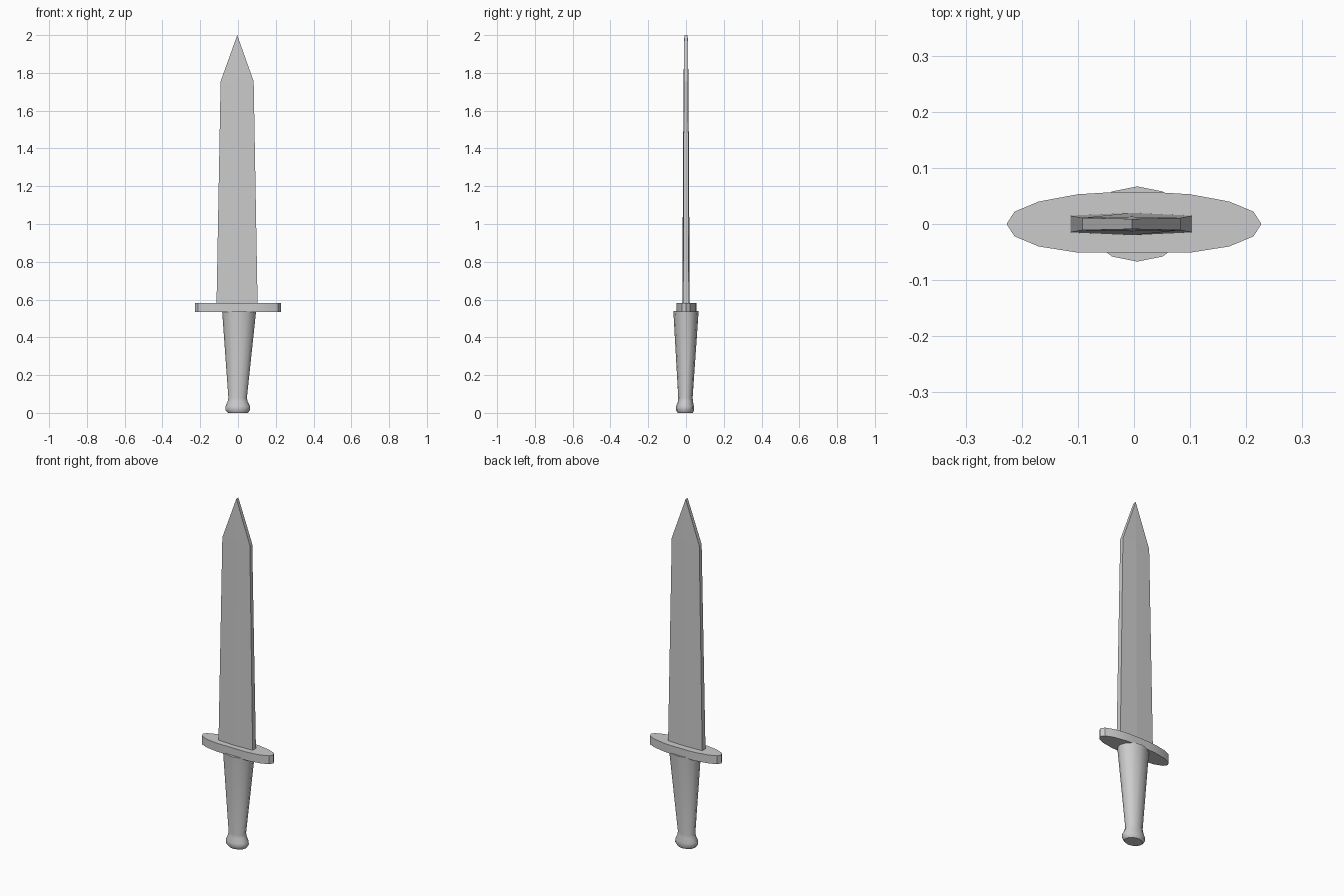
import bpy, bmesh, math

cube = bpy.data.objects.get("Cube")
if cube:
    bpy.data.objects.remove(cube)

grey = bpy.data.materials.new("plain grey")
grey.use_nodes = True
colour = (0.6, 0.6, 0.6, 1)
grey.diffuse_color = colour
grey.node_tree.nodes["Principled BSDF"].inputs["Base Color"].default_value = colour


def loft(name, rings, smooth_angle=None):
    """Skin a stack of equal-sized point rings and cap both ends."""
    bm = bmesh.new()
    loops = [[bm.verts.new(p) for p in ring] for ring in rings]
    n = len(loops[0])
    for low, high in zip(loops, loops[1:]):
        for i in range(n):
            j = (i + 1) % n
            bm.faces.new((low[i], low[j], high[j], high[i]))
    bm.faces.new(loops[0][::-1])
    bm.faces.new(loops[-1])
    bmesh.ops.remove_doubles(bm, verts=bm.verts, dist=0.0001)
    bmesh.ops.recalc_face_normals(bm, faces=bm.faces)
    mesh = bpy.data.meshes.new(name)
    bm.to_mesh(mesh)
    bm.free()
    mesh.materials.append(grey)
    obj = bpy.data.objects.new(name, mesh)
    bpy.context.collection.objects.link(obj)
    if smooth_angle:
        bpy.ops.object.select_all(action="DESELECT")
        obj.select_set(True)
        bpy.context.view_layer.objects.active = obj
        bpy.ops.object.shade_smooth_by_angle(angle=math.radians(smooth_angle))
    return obj


def oval(cx, cy, rx, ry, z, sides=12):
    turn = 2 * math.pi / sides
    return [(cx + rx * math.cos(i * turn), cy + ry * math.sin(i * turn), z)
            for i in range(sides)]


# Tapered grip flaring into a small pommel
loft("grip", [
    oval(0, -0.004, 0.052, 0.04, 0),
    oval(-0.001, -0.005, 0.065, 0.048, 0.014),
    oval(-0.001, -0.005, 0.065, 0.047, 0.035),
    oval(-0.002, -0.003, 0.053, 0.040, 0.06),
    oval(-0.002, -0.003, 0.049, 0.038, 0.08),
    oval(0.006, 0, 0.09, 0.067, 0.54),
], 40)

# Flat pointed-oval guard
half = [(0.227, 0), (0.213, 0.022), (0.17, 0.04), (0.1, 0.053), (0.05, 0.056)]
back = half + [(-x, y) for x, y in reversed(half)]
front = [(x, max(-y, -0.051)) for x, y in reversed(back[1:-1])]
outline = back + front
loft("guard", [[(x, y, z) for x, y in outline] for z in (0.535, 0.583)], 30)


# Blade: shallow central ridge on both faces, blunt sides, chisel tip
def blade_ring(left, right, middle, edge, ridge, z):
    return [(left, -edge, z), (middle, -ridge, z), (right, -edge, z),
            (right, edge, z), (middle, ridge, z), (left, edge, z)]


loft("blade", [
    blade_ring(-0.114, 0.104, -0.003, 0.015, 0.02, 0.56),
    blade_ring(-0.092, 0.083, -0.004, 0.011, 0.013, 1.755),
    blade_ring(-0.004, -0.004, -0.004, 0.009, 0.009, 2.0),
])
